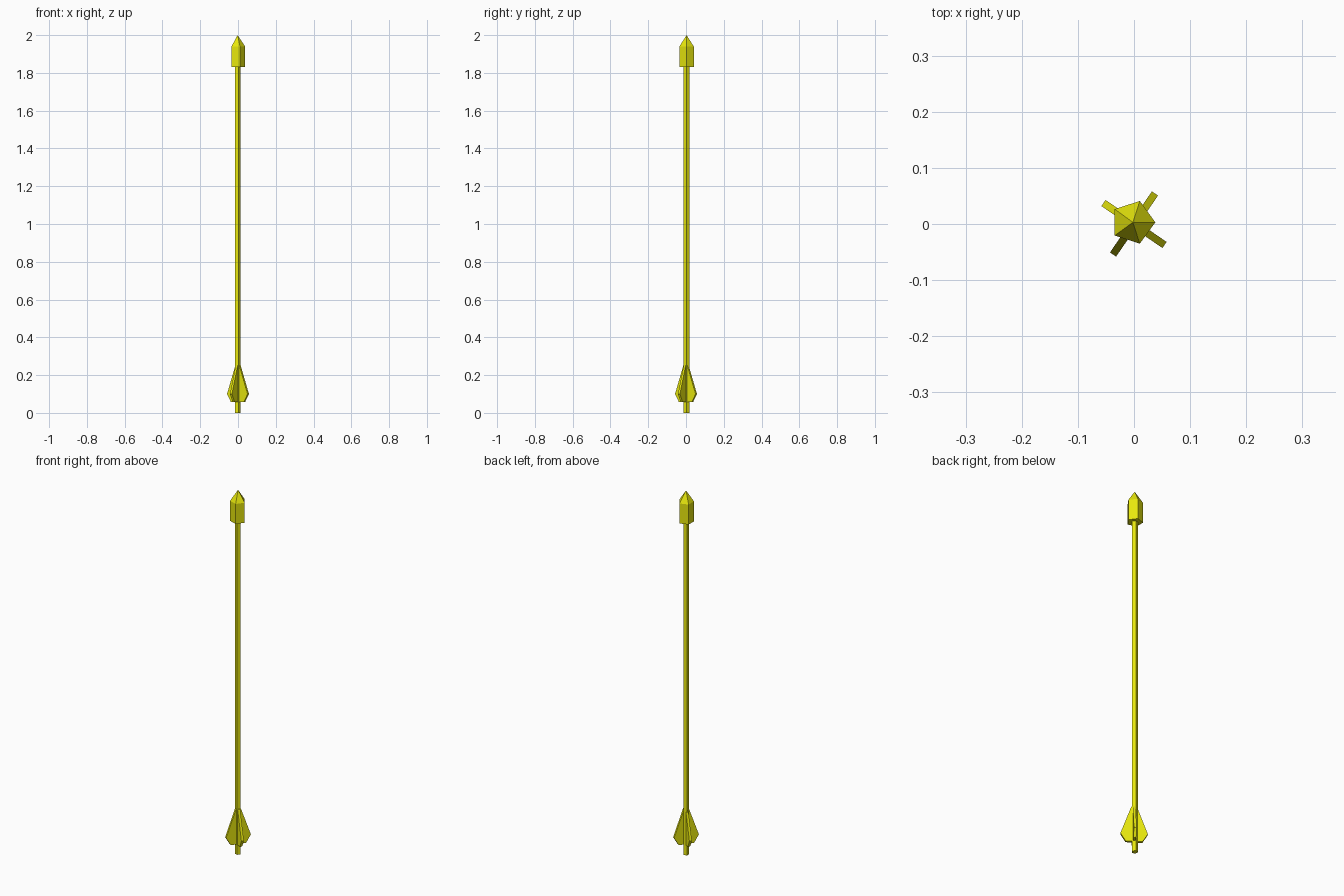
import bpy, bmesh, math
from mathutils import Vector

if "Cube" in bpy.data.objects:
    bpy.data.objects.remove(bpy.data.objects["Cube"])

yellow = bpy.data.materials.new("yellow")
yellow.diffuse_color = (0.8, 0.8, 0.004, 1)
yellow.use_nodes = True
yellow.node_tree.nodes["Principled BSDF"].inputs["Base Color"].default_value = yellow.diffuse_color

AXIS = (-0.002, 0.003)   # the five-sided parts sit slightly off centre


def finish(name, bm):
    bmesh.ops.recalc_face_normals(bm, faces=bm.faces)
    me = bpy.data.meshes.new(name)
    bm.to_mesh(me)
    bm.free()
    me.materials.append(yellow)
    ob = bpy.data.objects.new(name, me)
    bpy.context.collection.objects.link(ob)
    return ob


def pentagon_column(name, radius, z0, z1, tip=None):
    """Five-sided prism, with an optional pointed top."""
    bm = bmesh.new()
    rings = []
    for z in (z0, z1):
        rings.append([bm.verts.new((AXIS[0] + radius * math.cos(math.tau * i / 5),
                                    AXIS[1] + radius * math.sin(math.tau * i / 5), z))
                      for i in range(5)])
    low, high = rings
    bm.faces.new(low)
    if tip is None:
        bm.faces.new(high)
    else:
        point = bm.verts.new((*AXIS, tip))
    for i in range(5):
        j = (i + 1) % 5
        bm.faces.new((low[i], low[j], high[j], high[i]))
        if tip is not None:
            bm.faces.new((high[i], high[j], point))
    return finish(name, bm)


def fin(name, angle):
    """Flat plate from a side profile of (radius, height)."""
    profile = [(0.004, 0.25), (0.013, 0.25), (0.066, 0.10), (0.041, 0.057), (0.004, 0.057)]
    out = Vector((math.cos(angle), math.sin(angle), 0))
    side = Vector((-out.y, out.x, 0)) * 0.0066
    bm = bmesh.new()
    face = bm.faces.new([bm.verts.new(out * r - side + Vector((0, 0, z))) for r, z in profile])
    ext = bmesh.ops.extrude_face_region(bm, geom=[face], use_keep_orig=True)
    bmesh.ops.translate(bm, vec=side * 2,
                        verts=[v for v in ext["geom"] if isinstance(v, bmesh.types.BMVert)])
    return finish(name, bm)


# Shaft and pointed head
pentagon_column("shaft", 0.016, 0.0, 1.84)
pentagon_column("arrow_head", 0.04, 1.83, 1.94, tip=2.0)

# Four fletching fins
for k in range(4):
    fin(f"fin_{k + 1}", math.radians(55.5 + 90 * k))
